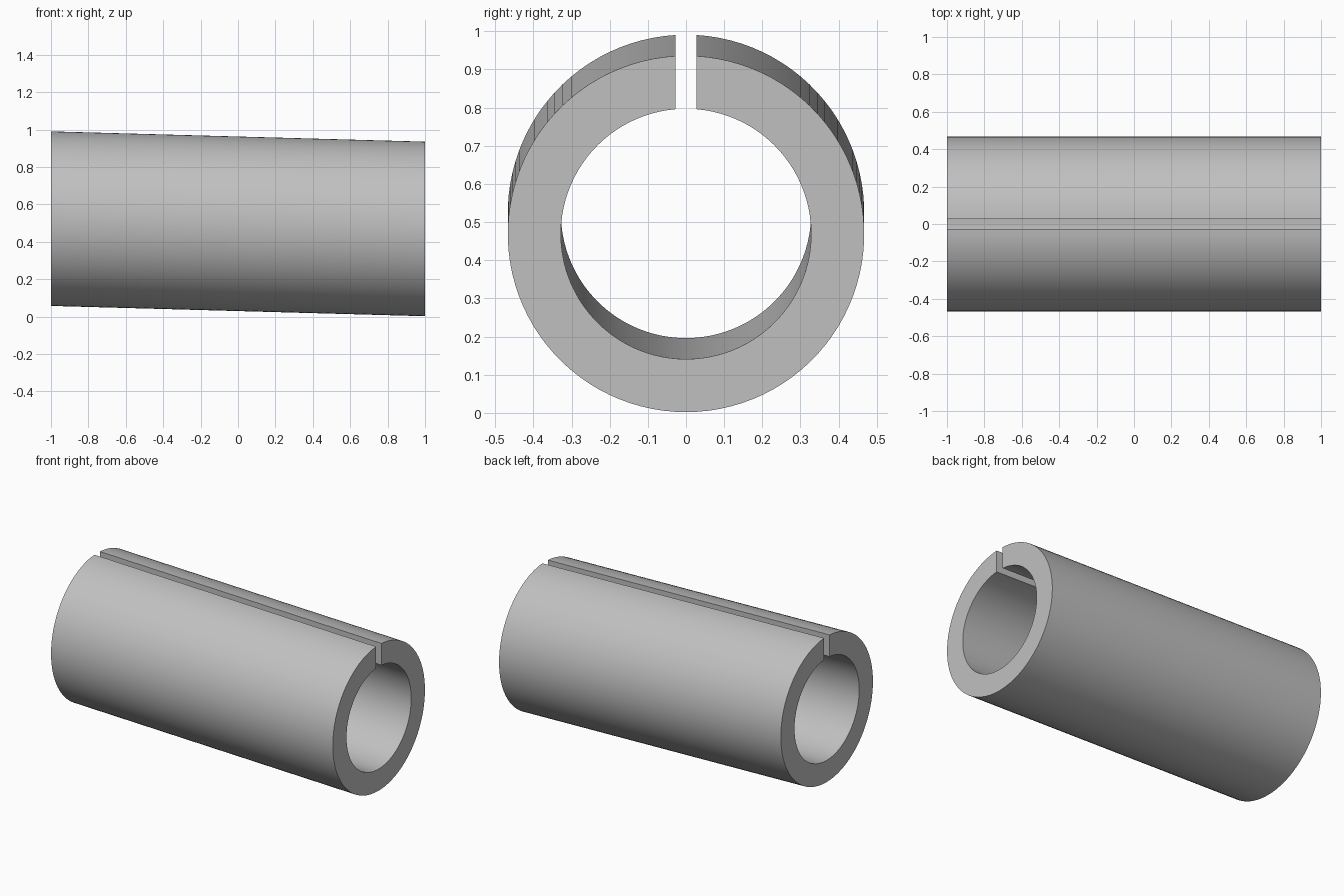
import bpy, bmesh, math

cube = bpy.data.objects.get("Cube")
if cube:
    bpy.data.objects.remove(cube, do_unlink=True)

OUTER, INNER = 0.467, 0.328     # tube radii
SLOT = 0.027                    # half width of the slot
Z_LEFT, Z_RIGHT = 0.469, 0.524  # axis height at x = +1 and x = -1
STEPS = 96


def arc(radius):
    """Circle in the y-z plane, open at the top where the slot runs."""
    gap = math.asin(SLOT / radius)
    sweep = 2 * (math.pi - gap)
    angles = [gap + sweep * i / STEPS for i in range(STEPS + 1)]
    return [(radius * math.sin(a), radius * math.cos(a)) for a in angles]


# Plain grey metal
metal = bpy.data.materials.new("grey metal")
metal.use_nodes = True
colour = (0.53, 0.53, 0.53, 1)
metal.diffuse_color = colour
metal.node_tree.nodes["Principled BSDF"].inputs["Base Color"].default_value = colour

# Slotted tube with a sloping axis and upright end faces
bm = bmesh.new()
ends = []
for x, height in ((-1, Z_RIGHT), (1, Z_LEFT)):
    ends.append([[bm.verts.new((x, y, height + z)) for y, z in arc(r)]
                 for r in (OUTER, INNER)])
(outer_a, inner_a), (outer_b, inner_b) = ends

for i in range(STEPS):
    for p, q in ((outer_a, outer_b), (inner_b, inner_a),
                 (inner_a, outer_a), (outer_b, inner_b)):
        bm.faces.new((p[i], p[i + 1], q[i + 1], q[i]))

# Slot walls
for i in (0, STEPS):
    bm.faces.new((outer_a[i], outer_b[i], inner_b[i], inner_a[i]))

bmesh.ops.recalc_face_normals(bm, faces=bm.faces)
mesh = bpy.data.meshes.new("slotted_tube")
bm.to_mesh(mesh)
bm.free()
mesh.materials.append(metal)

tube = bpy.data.objects.new("slotted_tube", mesh)
bpy.context.collection.objects.link(tube)
bpy.context.view_layer.objects.active = tube
tube.select_set(True)
bpy.ops.object.shade_smooth_by_angle(angle=math.radians(30))
